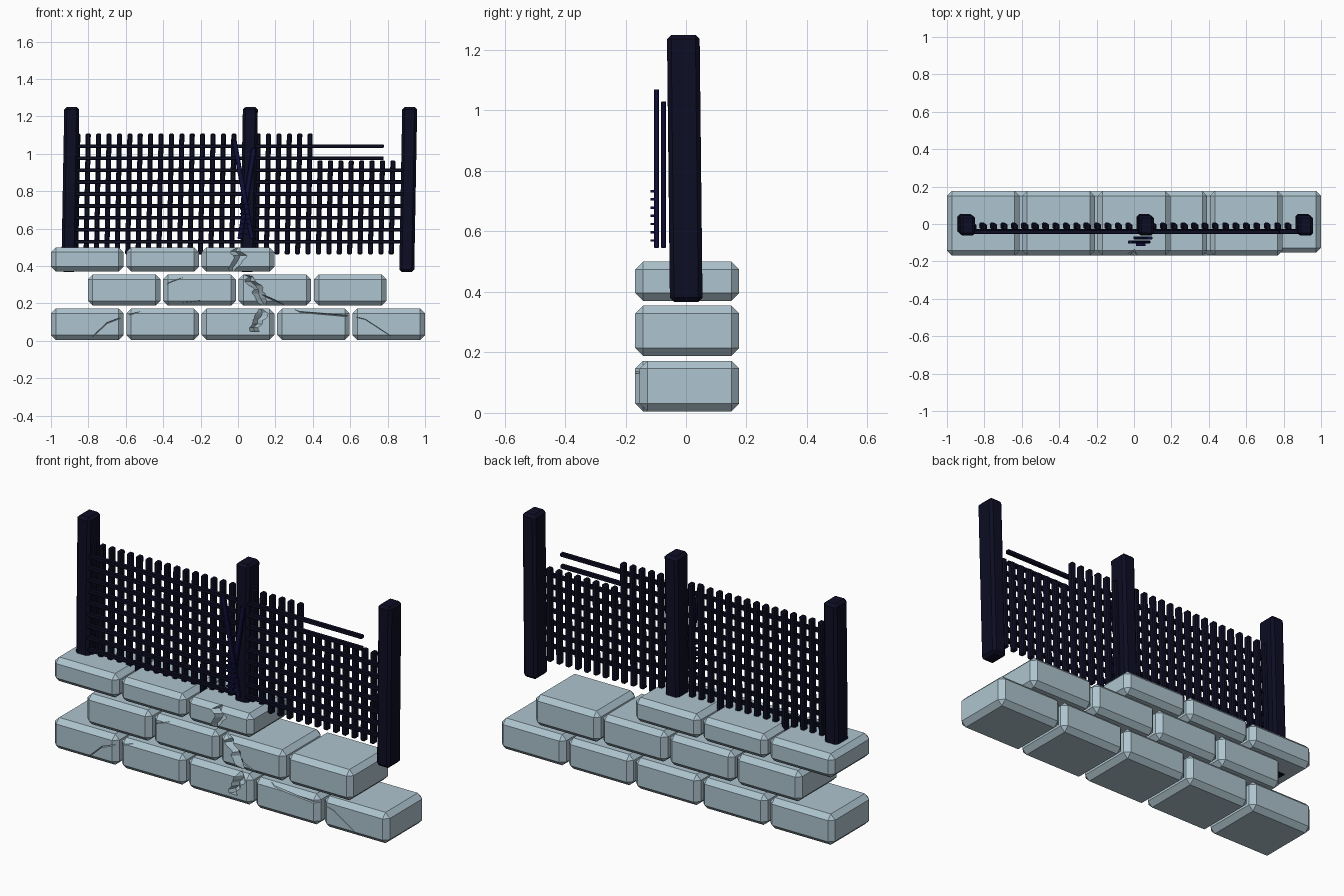
import bpy, bmesh, random
from mathutils import Vector

if "Cube" in bpy.data.objects:
    bpy.data.objects.remove(bpy.data.objects["Cube"])

random.seed(4)


def material(name, rgb):
    m = bpy.data.materials.new(name)
    m.diffuse_color = (*rgb, 1)
    m.use_nodes = True
    m.node_tree.nodes["Principled BSDF"].inputs["Base Color"].default_value = m.diffuse_color
    return m


STONE = material("pale_blue_stone", (0.42, 0.55, 0.62))
IRON = material("dark_navy_wood", (0.004, 0.004, 0.018))
BLUE = material("deep_blue", (0.005, 0.005, 0.045))


def finish(name, bm, mat):
    bmesh.ops.recalc_face_normals(bm, faces=bm.faces)
    mesh = bpy.data.meshes.new(name)
    bm.to_mesh(mesh)
    bm.free()
    mesh.materials.append(mat)
    ob = bpy.data.objects.new(name, mesh)
    bpy.context.collection.objects.link(ob)
    return ob


def add_box(bm, lo, hi, bevel=0.0):
    part = bmesh.new()
    bmesh.ops.create_cube(part, size=1)
    for v in part.verts:
        v.co = Vector(((lo[i] + hi[i]) / 2 + v.co[i] * (hi[i] - lo[i]) for i in range(3)))
    if bevel:
        bmesh.ops.bevel(part, geom=part.edges[:], offset=bevel, segments=1,
                        affect='EDGES', profile=0.5)
    tmp = bpy.data.meshes.new("tmp")
    part.to_mesh(tmp)
    part.free()
    bm.from_mesh(tmp)
    bpy.data.meshes.remove(tmp)


def lean(bm):
    # the whole fence tips slightly right and forward
    for v in bm.verts:
        h = v.co.z - 0.8
        v.co.x += 0.018 * h
        v.co.y -= 0.011 * h


def groove(name, path, axis, tip_y):
    # wedge-shaped cutter following (x, z, half width) points on the front
    bm = bmesh.new()
    rings = []
    for x, z, w in path:
        d = (w, 0) if axis == 'x' else (0, w)
        rings.append([bm.verts.new((x - d[0], -0.2, z - d[1])),
                      bm.verts.new((x + d[0], -0.2, z + d[1])),
                      bm.verts.new((x, tip_y, z))])
    for a, b in zip(rings, rings[1:]):
        for i in range(3):
            j = (i + 1) % 3
            bm.faces.new((a[i], a[j], b[j], b[i]))
    bm.faces.new(rings[0])
    bm.faces.new(rings[-1])
    ob = finish(name, bm, STONE)
    ob.hide_render = True
    return ob


# jagged main break down the middle
guide = [(0.01, 0.52, 0.07), (-0.02, 0.37, 0.06), (0.06, 0.34, 0.05),
         (0.13, 0.21, 0.07), (0.11, 0.13, 0.06), (0.09, 0.05, 0.05)]
jagged = []
for a, b in zip(guide, guide[1:]):
    steps = max(2, round((a[1] - b[1]) / 0.022))
    for s in range(steps):
        t = s / steps
        p = [a[i] + (b[i] - a[i]) * t for i in range(3)]
        jagged.append((p[0] + random.uniform(-.018, .018), p[1],
                       p[2] + random.uniform(-.02, .015)))
jagged.append(guide[-1])
cutters = [
    groove("break_cutter", jagged, 'x', -0.135),
    groove("left_crack_cutter", [(-.79, .01, .012), (-.7, .095, .012), (-.58, .14, .009),
                                 (-.4, .19, .006), (-.2, .215, .003)], 'z', -0.155),
    groove("upper_crack_cutter", [(-.42, .27, .008), (-.37, .31, .007),
                                  (-.29, .34, .004)], 'z', -0.157),
    groove("right_crack_cutter", [(.12, .25, .010), (.33, .155, .008), (.62, .13, .010),
                                  (.68, .115, .012), (.84, .01, .009)], 'z', -0.145),
]

# wall: three staggered courses of chamfered stones
courses = [(0.005, 0.172, -1.0, 5), (0.188, 0.355, -0.803, 4), (0.37, 0.50, -1.0, 3)]
for row, (z0, z1, start, count) in enumerate(courses):
    for k in range(count):
        x0 = start + 0.403 * k
        front = -0.153 if (row, k) == (0, 4) else -0.168
        bm = bmesh.new()
        add_box(bm, (x0, front, z0), (x0 + 0.388, 0.176, z1), 0.026)
        stone = finish(f"stone_{row + 1}_{k + 1}", bm, STONE)
        bpy.context.view_layer.objects.active = stone
        for c in cutters:
            xs = [v.co.x for v in c.data.vertices]
            zs = [v.co.z for v in c.data.vertices]
            if min(xs) < x0 + 0.388 and max(xs) > x0 and min(zs) < z1 and max(zs) > z0:
                mod = stone.modifiers.new("cut", 'BOOLEAN')
                mod.operation, mod.object, mod.solver = 'DIFFERENCE', c, 'EXACT'
                bpy.ops.object.modifier_apply(modifier=mod.name)
for c in cutters:
    bpy.data.objects.remove(c)

# posts
for label, x in (("left", -0.897), ("middle", 0.058), ("right", 0.91)):
    bm = bmesh.new()
    add_box(bm, (x - 0.04, -0.058, 0.367), (x + 0.04, 0.05, 1.25), 0.014)
    lean(bm)
    finish(f"{label}_post", bm, IRON)

# upright slats, shorter in the broken right part
bm = bmesh.new()
slats = [(-0.806 + 0.0556 * k, 1.108) for k in range(-1, 15)]
slats += [(0.158 + 0.0556 * k, 1.108 if k < 5 else 0.965) for k in range(-1, 13)]
for x, top in slats:
    add_box(bm, (x - 0.0135, -0.03, 0.462), (x + 0.0135, 0.004, top), 0.006)
lean(bm)
finish("upright_slats", bm, IRON)

# cross rails, the top two snapped short
bm = bmesh.new()
for k in range(9):
    z = 0.53 + 0.0637 * k
    add_box(bm, (-0.88, -0.052, z - 0.01), (0.775 if k > 6 else 0.89, -0.029, z + 0.01), 0.003)
lean(bm)
finish("cross_rails", bm, IRON)

# two crossed thin blades tied in front of the middle post
for label, y, bottom, top in (("front", -0.097, (0.075, 0.545), (-0.02, 1.07)),
                              ("rear", -0.074, (0.01, 0.545), (0.085, 1.03))):
    bm = bmesh.new()
    add_box(bm, (-0.013, y - 0.008, 0), (0.013, y + 0.008, 1), 0.003)
    for v in bm.verts:
        t = v.co.z
        v.co.x += bottom[0] + (top[0] - bottom[0]) * t
        v.co.z = bottom[1] + (top[1] - bottom[1]) * t
    finish(f"{label}_blade", bm, BLUE)

# small binding strips
bm = bmesh.new()
for k in range(7):
    z = 0.57 + 0.0272 * k
    add_box(bm, (0.012, -0.118, z - 0.004), (0.062, -0.102, z + 0.004))
finish("binding_strips", bm, BLUE)
